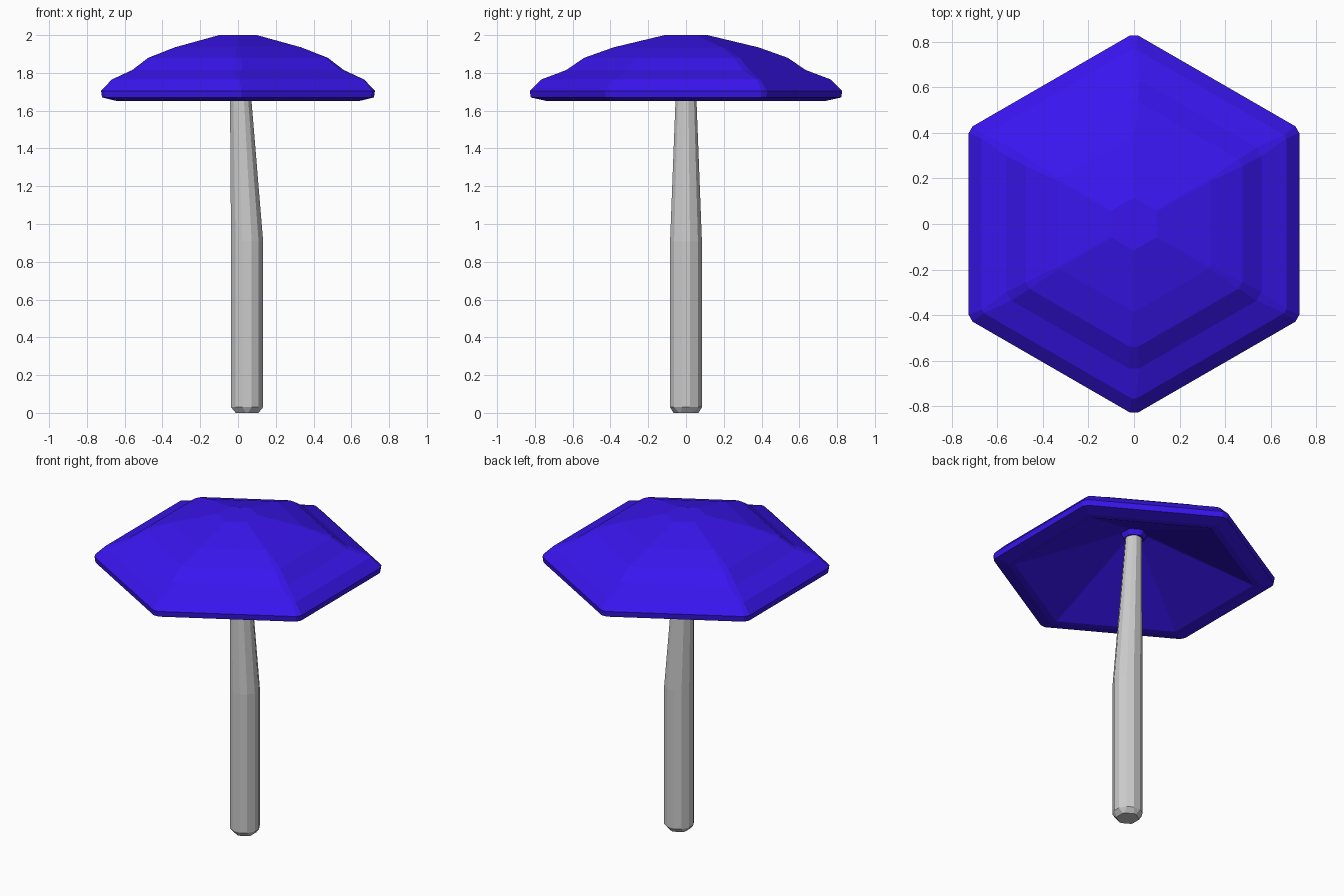
import bpy, bmesh
from math import cos, sin, radians, sqrt

if "Cube" in bpy.data.objects:
    bpy.data.objects.remove(bpy.data.objects["Cube"])


def hex_ring(bm, apothem, cut, z, cx=0.0):
    """Hexagon with corners on the y axis, each corner trimmed by `cut`."""
    half = apothem / sqrt(3) - cut
    verts = []
    for i in range(6):
        a = radians(60 * i)
        for s in (-half, half):
            verts.append(bm.verts.new((cx + apothem * cos(a) - s * sin(a),
                                       apothem * sin(a) + s * cos(a), z)))
    return verts


def loft(name, rows, colour=None):
    """Skin a stack of (apothem, cut, z, centre x) rings and cap both ends."""
    bm = bmesh.new()
    rings = [hex_ring(bm, *row) for row in rows]
    for lo, hi in zip(rings, rings[1:]):
        for i in range(12):
            j = (i + 1) % 12
            bm.faces.new((lo[i], lo[j], hi[j], hi[i]))
    bm.faces.new(rings[0][::-1])
    bm.faces.new(rings[-1])
    bmesh.ops.recalc_face_normals(bm, faces=bm.faces)
    mesh = bpy.data.meshes.new(name)
    bm.to_mesh(mesh)
    bm.free()
    obj = bpy.data.objects.new(name, mesh)
    bpy.context.collection.objects.link(obj)
    if colour:
        mat = bpy.data.materials.new(name + "_colour")
        mat.diffuse_color = colour
        mat.use_nodes = True
        mat.node_tree.nodes["Principled BSDF"].inputs["Base Color"].default_value = mat.diffuse_color
        mesh.materials.append(mat)
    return obj


# Stem: straight lower half, leaning taper above
loft("stem", [
    (0.060, 0.006, 0.0, 0.048),
    (0.085, 0.028, 0.03, 0.048),
    (0.085, 0.028, 0.91, 0.048),
    (0.047, 0.017, 1.91, 0.003),
])

# Cap: collar around the stem, hollow underside, rolled rim, stepped dome
loft("cap", [
    (0.055, 0.008, 1.89),
    (0.070, 0.010, 1.92),
    (0.610, 0.004, 1.652),
    (0.645, 0.006, 1.652),
    (0.720, 0.020, 1.67),
    (0.725, 0.020, 1.705),
    (0.668, 0.010, 1.765),
    (0.560, 0.025, 1.815),
    (0.475, 0.020, 1.88),
    (0.335, 0.006, 1.935),
    (0.100, 0.004, 2.0),
], (0.041, 0.0075, 0.86, 1))
